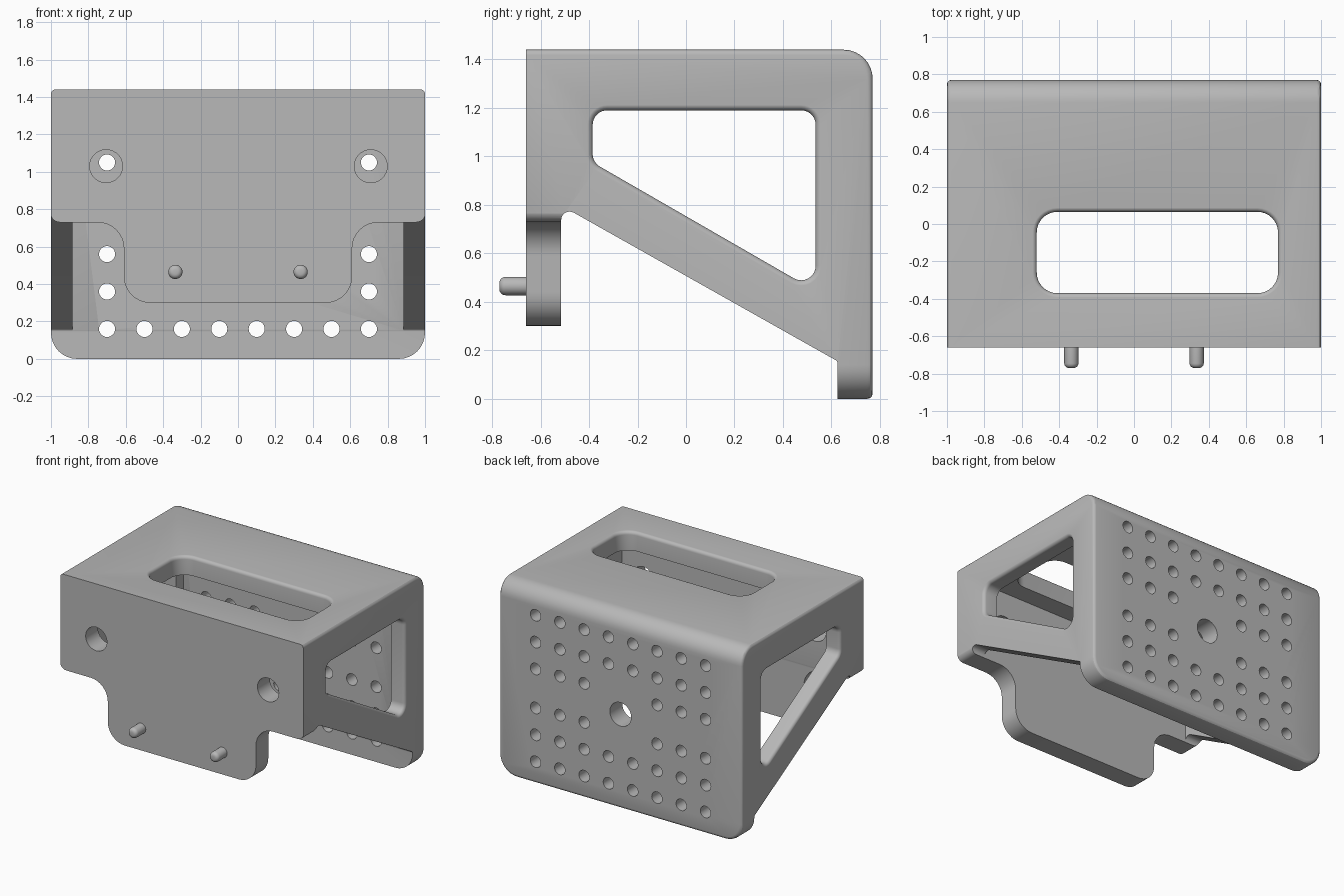
import bpy, bmesh, math
from mathutils import Vector

if "Cube" in bpy.data.objects:
    bpy.data.objects.remove(bpy.data.objects["Cube"])

grey = bpy.data.materials.new("plain grey")
grey.use_nodes = True
grey.diffuse_color = (0.48, 0.48, 0.48, 1)
grey.node_tree.nodes["Principled BSDF"].inputs["Base Color"].default_value = grey.diffuse_color

PLACE = {"X": lambda u, v, d: (d, u, v),
         "Y": lambda u, v, d: (u, d, v),
         "Z": lambda u, v, d: (u, v, d)}


def rounded(corners, seg=8):
    """Closed outline from (u, v, radius) corners."""
    out, n = [], len(corners)
    for i, (u, v, r) in enumerate(corners):
        p = Vector((u, v))
        if r == 0:
            out.append(p)
            continue
        a = (Vector(corners[i - 1][:2]) - p).normalized()
        b = (Vector(corners[(i + 1) % n][:2]) - p).normalized()
        half = math.acos(a.dot(b)) / 2
        mid = (a + b).normalized()
        side = Vector((-mid.y, mid.x))
        if side.dot(a) < 0:
            side = -side
        c = p + mid * (r / math.sin(half))
        sweep = math.pi / 2 - half
        for k in range(seg + 1):
            t = sweep * (1 - 2 * k / seg)
            out.append(c + (side * math.sin(t) - mid * math.cos(t)) * r)
    return out


def circle(u, v, r, n=28):
    return [Vector((u + r * math.cos(math.tau * k / n), v + r * math.sin(math.tau * k / n)))
            for k in range(n)]


def loft(bm, outline, axis, rings):
    """Stack copies of an outline at (depth, outward offset) and skin them."""
    n = len(outline)
    normals = []
    for i in range(n):
        t = outline[(i + 1) % n] - outline[i - 1]
        normals.append(Vector((t.y, -t.x)).normalized())
    loops = []
    for depth, off in rings:
        pts = [p + m * off for p, m in zip(outline, normals)]
        loops.append([bm.verts.new(PLACE[axis](p.x, p.y, depth)) for p in pts])
    for a, b in zip(loops, loops[1:]):
        for i in range(n):
            j = (i + 1) % n
            bm.faces.new((a[i], a[j], b[j], b[i]))
    bm.faces.new(loops[0][::-1])
    bm.faces.new(loops[-1])


def orient(bm):
    """Make every face point outwards."""
    bmesh.ops.recalc_face_normals(bm, faces=bm.faces[:])
    if bm.calc_volume(signed=True) < 0:
        bmesh.ops.reverse_faces(bm, faces=bm.faces[:])


def finish(bm, name):
    orient(bm)
    mesh = bpy.data.meshes.new(name)
    bm.to_mesh(mesh)
    bm.free()
    mesh.materials.append(grey)
    ob = bpy.data.objects.new(name, mesh)
    bpy.context.scene.collection.objects.link(ob)
    return ob


def solid(name, outline, axis, rings):
    bm = bmesh.new()
    loft(bm, outline, axis, rings)
    return finish(bm, name)


def flare(surface, r, seg=5):
    """Rings that round over a window rim at the outer surface."""
    s = surface + 0.0005
    arc = [math.pi / 2 * k / seg for k in range(seg + 1)]
    return [(s - r + r * math.sin(a), r * (1 - math.cos(a))) for a in arc] + [(s + 0.05, r)]


def smooth(ob):
    bpy.ops.object.select_all(action="DESELECT")
    ob.select_set(True)
    bpy.context.view_layer.objects.active = ob
    bpy.ops.object.shade_smooth_by_angle()


# Bracket body: side profile swept across the width
FRONT, BACK, TOP = -0.66, 0.77, 1.44
side = rounded([(FRONT, 0.2, 0), (FRONT, TOP, 0), (BACK, TOP, 0.12), (BACK, 0, 0),
                (0.625, 0, 0), (0.625, 0.155, 0.015), (-0.515, 0.797, 0.035), (-0.515, 0.2, 0)])
bm = bmesh.new()
loft(bm, side, "X", [(-1, 0), (1, 0)])
orient(bm)

# Round the lower corners of the back plate
low = [e for e in bm.edges
       if all(abs(v.co.z) < 1e-4 for v in e.verts) and e.verts[0].co.x == e.verts[1].co.x]
bmesh.ops.bevel(bm, geom=low, offset=0.14, offset_type="OFFSET", segments=8,
                profile=0.5, affect="EDGES", clamp_overlap=False)

# Soften the outer rim along the back and the top sides
rim = []
for e in bm.edges:
    a, b = (v.co for v in e.verts)
    along_back = min(a.y, b.y) > BACK - 1e-4
    along_side = abs(a.x - b.x) < 1e-4 and abs(a.x) > 0.999 and min(a.z, b.z) > 1.3
    if (along_back or along_side) and e.calc_face_angle(0) > 0.5:
        rim.append(e)
bmesh.ops.bevel(bm, geom=rim, offset=0.022, offset_type="OFFSET", segments=3,
                profile=0.5, affect="EDGES", clamp_overlap=False)
body = finish(bm, "bracket_body")

# Cutters: hollow inside and the space around the front tongue
cutters = []
cavity = rounded([(-0.885, -0.514, 0), (0.885, -0.514, 0), (0.885, 0.624, 0), (-0.885, 0.624, 0)])
cutters.append(solid("cavity_cutter", cavity, "Z", [(-0.3, 0), (1.3, 0)]))

half = [(0.61, 0.3, 0.14), (0.61, 0.73, 0.14), (1.002, 0.73, 0.05),
        (1.002, 0.9, 0), (1.1, 0.9, 0), (1.1, 0.1, 0)]
notch = rounded(half + [(-u, v, r) for u, v, r in reversed(half)])
cutters.append(solid("tongue_cutter", notch, "Y", [(-0.8, 0), (-0.5, 0)]))

# Cutters: windows in both sides and in the top
window = rounded([(-0.385, 0.975, 0.06), (0.535, 0.445, 0.06),
                  (0.535, 1.19, 0.06), (-0.385, 1.19, 0.06)])
right = flare(1, 0.025)
left = [(-d, off) for d, off in reversed(right)]
cutters.append(solid("side_window_cutter", window, "X", left + right))

slot = rounded([(-0.52, -0.37, 0.11), (0.77, -0.37, 0.11), (0.77, 0.065, 0.11), (-0.52, 0.065, 0.11)])
cutters.append(solid("top_window_cutter", slot, "Z", [(1.2, 0)] + flare(TOP, 0.025)))

# Cutters: mounting hole grid with a large centre hole, and two front holes
bm = bmesh.new()
for z in (0.16, 0.36, 0.56, 0.85, 1.05, 1.25):
    for k in range(8):
        x = -0.7 + 0.2 * k
        if abs(x) < 0.2 and 0.5 < z < 0.9:
            continue
        loft(bm, circle(x, z, 0.043), "Y", [(0.56, 0), (0.85, 0)])
loft(bm, circle(0, 0.7, 0.088), "Y", [(0.56, 0), (0.85, 0)])
for x in (-0.705, 0.71):
    loft(bm, circle(x, 1.03, 0.088), "Y", [(-0.75, 0), (-0.45, 0)])
cutters.append(finish(bm, "hole_cutter"))

# Apply the cuts and drop the cutters
for c in cutters:
    c.hide_render = True
    mod = body.modifiers.new(c.name, "BOOLEAN")
    mod.operation, mod.solver, mod.object = "DIFFERENCE", "EXACT", c
bpy.context.view_layer.update()
cut = bpy.data.meshes.new_from_object(body.evaluated_get(bpy.context.evaluated_depsgraph_get()))
body.modifiers.clear()
body.data = cut
for c in cutters:
    bpy.data.objects.remove(c)
smooth(body)

# Locating pins with rounded tips
for name, x in (("right_pin", -0.335), ("left_pin", 0.335)):
    r = 0.025
    arc = [math.pi / 2 * k / 4 for k in range(5)]
    rings = [(-BACK + r * (1 - math.sin(a)), -r * (1 - math.cos(a))) for a in reversed(arc)]
    smooth(solid(name, circle(x, 0.465, 0.038), "Y", rings + [(-0.65, 0)]))
